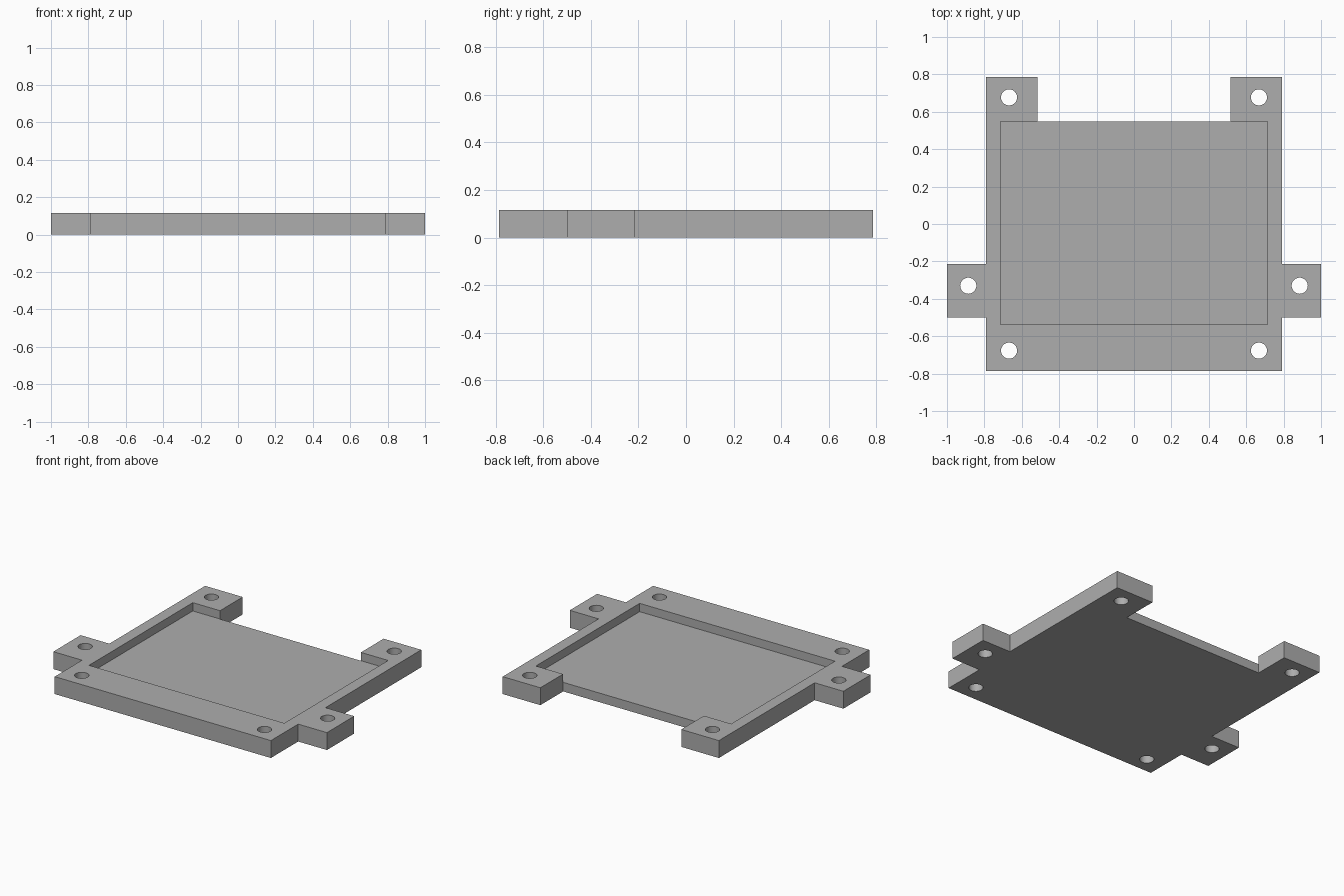
import bpy, bmesh
from mathutils import Matrix, Vector

cube = bpy.data.objects.get("Cube")
if cube:
    bpy.data.objects.remove(cube, do_unlink=True)

HEIGHT, FLOOR = 0.115, 0.06
BODY_X, BODY_Y = 0.79, 0.785
POCKET_X, POCKET_FRONT, POCKET_BACK = 0.714, -0.536, 0.548
TAB_INNER_X = 0.515
EAR_FRONT, EAR_BACK = -0.5, -0.215
HOLE_RADIUS = 0.043

grey = bpy.data.materials.new("plain grey")
grey.use_nodes = True
colour = (0.42, 0.42, 0.42, 1)
grey.diffuse_color = colour
grey.node_tree.nodes["Principled BSDF"].inputs["Base Color"].default_value = colour


def make_object(name, bm):
    bmesh.ops.recalc_face_normals(bm, faces=bm.faces)
    mesh = bpy.data.meshes.new(name)
    bm.to_mesh(mesh)
    bm.free()
    mesh.materials.append(grey)
    obj = bpy.data.objects.new(name, mesh)
    bpy.context.collection.objects.link(obj)
    return obj


def prism(name, outline, z0, z1):
    bm = bmesh.new()
    face = bm.faces.new([bm.verts.new((x, y, z0)) for x, y in outline])
    top = bmesh.ops.extrude_face_region(bm, geom=[face])["geom"]
    verts = [v for v in top if isinstance(v, bmesh.types.BMVert)]
    bmesh.ops.translate(bm, verts=verts, vec=Vector((0, 0, z1 - z0)))
    return make_object(name, bm)


def box(name, x, y0, y1, z0, z1):
    return prism(name, [(-x, y0), (x, y0), (x, y1), (-x, y1)], z0, z1)


def hole(x, y):
    bm = bmesh.new()
    bmesh.ops.create_cone(bm, cap_ends=True, segments=48, radius1=HOLE_RADIUS,
                          radius2=HOLE_RADIUS, depth=1,
                          matrix=Matrix.Translation((x, y, 0)))
    return make_object("hole_cutter", bm)


# Solid plate with an ear on each side, mirrored from its right half outline
half = [(BODY_X, -BODY_Y), (BODY_X, EAR_FRONT), (1, EAR_FRONT),
        (1, EAR_BACK), (BODY_X, EAR_BACK), (BODY_X, BODY_Y)]
tray = prism("mounting_tray", half + [(-x, y) for x, y in reversed(half)], 0, HEIGHT)

# Cutters: shallow pocket, gap between the back tabs, six screw holes
cutters = [box("pocket_cutter", POCKET_X, POCKET_FRONT, POCKET_BACK, FLOOR, 1),
           box("back_gap_cutter", TAB_INNER_X, POCKET_BACK - 0.001, 1, -1, 1)]
for side in (-1, 1):
    for x, y in ((0.668, 0.677), (0.668, -0.677), (0.886, -0.33)):
        cutters.append(hole(side * x, y))

bpy.ops.object.select_all(action='DESELECT')
bpy.context.view_layer.objects.active = tray
tray.select_set(True)
for cutter in cutters:
    cutter.hide_render = True
    mod = tray.modifiers.new("cut", 'BOOLEAN')
    mod.operation = 'DIFFERENCE'
    mod.solver = 'EXACT'
    mod.object = cutter
    bpy.ops.object.modifier_apply(modifier=mod.name)
    bpy.data.objects.remove(cutter, do_unlink=True)

# Round hole walls, crisp edges elsewhere
bpy.ops.object.shade_smooth_by_angle()
